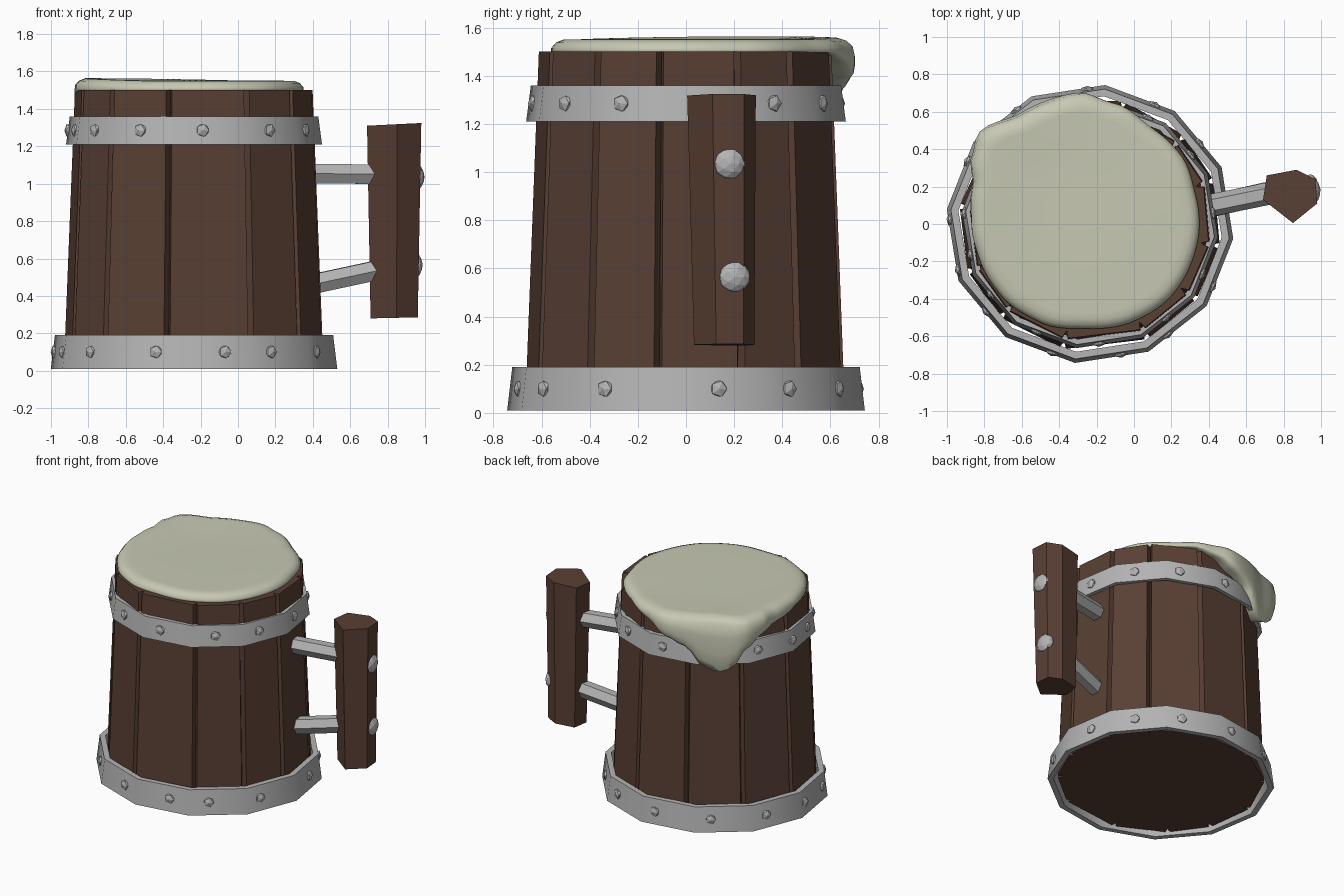
import bpy, bmesh, math
from mathutils import Vector, Matrix

if "Cube" in bpy.data.objects:
    bpy.data.objects.remove(bpy.data.objects["Cube"])

CX, CY = -0.235, 0.0          # mug axis
SIDES, TURN = 12, -6          # iron bands: side count and rotation
SQUASH = 0.97                 # barrel is slightly narrower front to back


def material(name, rgb):
    m = bpy.data.materials.new(name)
    m.diffuse_color = (*rgb, 1)
    m.use_nodes = True
    m.node_tree.nodes["Principled BSDF"].inputs["Base Color"].default_value = m.diffuse_color
    return m


WOOD = material("wood", (0.10, 0.05, 0.034))
FOAM = material("foam", (0.57, 0.58, 0.45))
IRON = material("iron", (0.46, 0.46, 0.46))


def finish(name, bm, mat, smooth=None):
    bmesh.ops.recalc_face_normals(bm, faces=bm.faces)
    me = bpy.data.meshes.new(name)
    bm.to_mesh(me)
    bm.free()
    ob = bpy.data.objects.new(name, me)
    bpy.context.collection.objects.link(ob)
    me.materials.append(mat)
    if smooth:
        bpy.ops.object.select_all(action='DESELECT')
        ob.select_set(True)
        bpy.context.view_layer.objects.active = ob
        bpy.ops.object.shade_smooth_by_angle(angle=math.radians(smooth))
    return ob


def polar(deg, r, z, squash=SQUASH):
    a = math.radians(deg)
    return Vector((CX + r * math.cos(a), CY + r * math.sin(a) * squash, z))


def flat_radius(deg, r):
    """Radius of the band polygon (corner radius r) at a given angle."""
    step = 360 / SIDES
    off = (deg - TURN) % step - step / 2
    return r * math.cos(math.radians(step / 2)) / math.cos(math.radians(off))


def loft(bm, rings, closed=False, caps=True):
    """Skin equal-length loops of points."""
    vs = [[bm.verts.new(p) for p in ring] for ring in rings]
    pairs = list(zip(vs, vs[1:])) + ([(vs[-1], vs[0])] if closed else [])
    for a, b in pairs:
        n = len(a)
        for i in range(n):
            j = (i + 1) % n
            bm.faces.new((a[i], a[j], b[j], b[i]))
    if caps and not closed:
        bm.faces.new(vs[0])
        bm.faces.new(vs[-1])


def lerp_table(table, x):
    """Smoothly interpolate (angle, value) pairs."""
    for (x0, y0), (x1, y1) in zip(table, table[1:]):
        if x0 <= x <= x1:
            t = (x - x0) / (x1 - x0)
            return y0 + (y1 - y0) * t * t * (3 - 2 * t)
    return table[-1][1]


# Barrel of uneven staves separated by V grooves, kept inside the bands
grooves = [20, 44, 75, 108, 140, 172, 202, 227, 258, 296, 324, 350]


def stave_ring(r, z):
    pts = []
    for g in grooves:
        for da, inset in ((-1.4, 0), (0, 0.04), (1.4, 0)):
            edge = min(r, flat_radius(g + da, r * 1.026))
            pts.append(polar(g + da, edge - inset, z))
    return pts


bm = bmesh.new()
loft(bm, [stave_ring(0.70, 0.03), stave_ring(0.641, 1.50)])
finish("barrel_staves", bm, WOOD)


# Iron bands
def band(name, z0, z1, r0, r1, thick):
    prof = [(r0, z0), (r1, z1), (r1 - thick, z1), (r0 - thick, z0)]
    bm = bmesh.new()
    loft(bm, [[polar(TURN + i * 360 / SIDES, r, z) for i in range(SIDES)]
              for r, z in prof], closed=True)
    finish(name, bm, IRON, smooth=35)


band("bottom_band", 0.01, 0.19, 0.770, 0.748, 0.04)
band("top_band", 1.21, 1.36, 0.688, 0.668, 0.03)


# Rivets, flattened along the outward direction
def stud(bm, pos, out, r, depth, sub):
    rot = Vector(out).to_track_quat('Z', 'Y').to_matrix().to_4x4()
    m = Matrix.Translation(pos) @ rot @ Matrix.Diagonal((1, 1, depth, 1))
    bmesh.ops.create_icosphere(bm, subdivisions=sub, radius=r, matrix=m)


def band_studs(name, angles, r, z):
    bm = bmesh.new()
    for a in angles:
        p = polar(a, flat_radius(a, r), z)
        stud(bm, p, p - Vector((CX, CY, z)), 0.038, 0.55, 1)
    finish(name, bm, IRON)


band_studs("bottom_band_studs",
           [11, 37, 62, 91, 122, 152, 178, 200, 221, 254, 283, 304, 332], 0.759, 0.10)
band_studs("top_band_studs",
           [5, 35, 62, 92, 120, 150, 175, 195, 216, 244, 274, 308, 335], 0.678, 1.285)

# Wooden grip, tapering downward with a slightly tilted top
section = [(0.69, 0.13), (0.85, 0.005), (0.98, 0.11), (0.97, 0.24), (0.87, 0.29), (0.71, 0.26)]
top = [(x, y, 1.31 + (x - 0.69) * 0.05) for x, y in section]
base = [(0.835 + (x - 0.835) * 0.87, 0.165 + (y - 0.155) * 0.88, 0.28 + (x - 0.7) * 0.02)
        for x, y in section]
bm = bmesh.new()
loft(bm, [base, top])
finish("handle_grip", bm, WOOD)


# Iron struts joining the grip to the barrel
def strut(name, a, b, r):
    a, b = Vector(a), Vector(b)
    q = (b - a).to_track_quat('X', 'Z')
    ring = [q @ Vector((0, r * math.cos(i * math.pi / 3), r * math.sin(i * math.pi / 3)))
            for i in range(6)]
    bm = bmesh.new()
    loft(bm, [[p + o for o in ring] for p in (a, b)])
    finish(name, bm, IRON)


strut("upper_strut", (0.34, 0.085, 1.055), (0.78, 0.175, 1.05), 0.06)
strut("lower_strut", (0.36, 0.085, 0.455), (0.78, 0.18, 0.545), 0.06)

# Large rivets on the outer face of the grip
bm = bmesh.new()
for p in [(0.955, 0.18, 1.035), (0.945, 0.20, 0.565)]:
    stud(bm, p, (1, 0.12, 0), 0.068, 0.62, 2)
finish("handle_studs", bm, IRON)

# Foam: outline radius and hem height by angle, with one drip at the back left
outline = [(0, .585), (15, .585), (37, .61), (56, .61), (80, .66), (95, .705), (108, .70),
           (122, .70), (141, .77), (150, .73), (162, .66), (180, .635), (198, .62),
           (220, .61), (243, .59), (268, .56), (295, .57), (318, .58), (340, .58), (360, .585)]
hem = [(0, 1.495), (70, 1.495), (85, 1.46), (97, 1.39), (108, 1.34), (119, 1.20), (126, 1.17),
       (133, 1.20), (142, 1.36), (153, 1.43), (170, 1.46), (188, 1.495), (360, 1.495)]
N = 90
rings = [[] for _ in range(13)]
for i in range(N):
    a = i * 360 / N
    r, zb = lerp_table(outline, a), lerp_table(hem, a)
    k = min(1, (1.495 - zb) / 0.12)          # how much this angle overhangs
    zt = 1.55 + 0.014 * max(0, math.cos(math.radians(a - 150)))
    d = 1.51 - zb
    prof = [(r * 0.03, 1.553), (r * 0.35, 1.552), (r * 0.65, 1.553), (r * 0.85, zt),
            (r - 0.05 - 0.03 * k, zt), (r - 0.02 - 0.02 * k, zt - 0.012),
            (r - 0.012 * k, zt - 0.035), (r, 1.51 - d * 0.25), (r, 1.51 - d * 0.6),
            (r - 0.005, 1.51 - d * 0.85), (r - 0.02, zb), (r - 0.05, zb + 0.004),
            (r - 0.14, zb + 0.01)]
    for ring, (pr, pz) in zip(rings, prof):
        ring.append(polar(a, pr, pz, 1))
bm = bmesh.new()
loft(bm, rings)
finish("foam", bm, FOAM, smooth=80)
